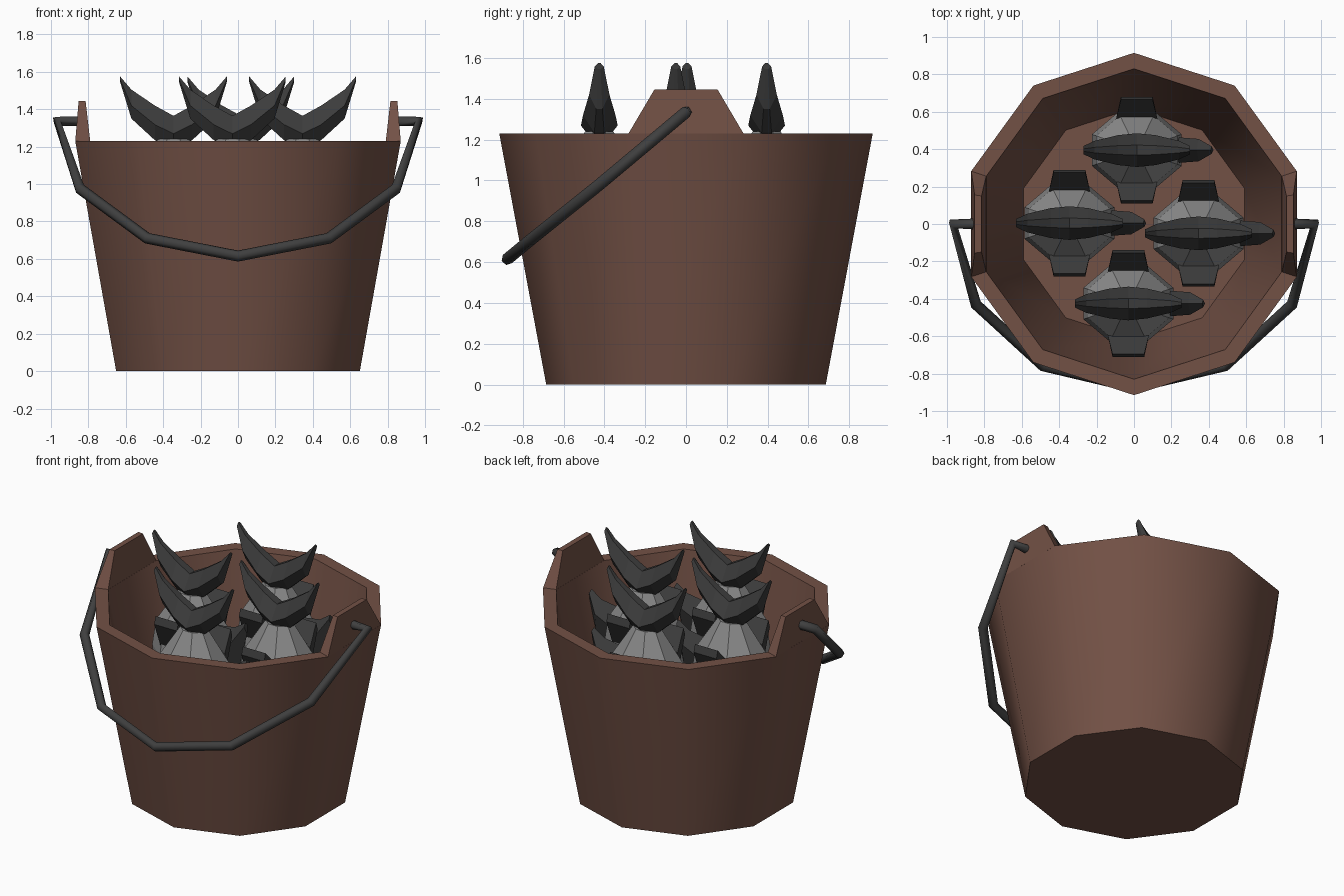
import bpy, bmesh
from math import sin, cos, pi

if "Cube" in bpy.data.objects:
    bpy.data.objects.remove(bpy.data.objects["Cube"])


def material(name, rgb):
    m = bpy.data.materials.new(name)
    m.diffuse_color = (*rgb, 1)
    m.use_nodes = True
    m.node_tree.nodes["Principled BSDF"].inputs["Base Color"].default_value = m.diffuse_color
    return m


WOOD = material("wood", (0.17, 0.082, 0.06))
IRON = material("iron", (0.05, 0.05, 0.05))
FIN = material("dark_fin", (0.045, 0.045, 0.045))
SKIN = material("pale_skin", (0.26, 0.26, 0.26))


def ring(rx, ry, z, sides, phase=0.0):
    return [(rx * cos(2 * pi * i / sides + phase), ry * sin(2 * pi * i / sides + phase), z)
            for i in range(sides)]


def loft(name, rings, mat, loc=(0, 0, 0)):
    """Bridge successive rings and cap both ends."""
    bm = bmesh.new()
    loops = [[bm.verts.new(p) for p in r] for r in rings]
    n = len(loops[0])
    for a, b in zip(loops, loops[1:]):
        for i in range(n):
            j = (i + 1) % n
            bm.faces.new((a[i], a[j], b[j], b[i]))
    bm.faces.new(loops[0])
    bm.faces.new(loops[-1])
    bmesh.ops.recalc_face_normals(bm, faces=bm.faces[:])
    me = bpy.data.meshes.new(name)
    bm.to_mesh(me)
    bm.free()
    me.materials.append(mat)
    ob = bpy.data.objects.new(name, me)
    ob.location = loc
    bpy.context.collection.objects.link(ob)
    return ob


# Bucket: ten-sided tapered shell with a floor
shell = [(0.685, 0), (0.915, 1.23), (0.83, 1.23), (0.62, 0.10)]
bucket = loft("bucket", [ring(r, r, z, 10, pi / 2) for r, z in shell], WOOD)
bpy.context.view_layer.objects.active = bucket
bucket.select_set(True)
bpy.ops.object.shade_smooth_by_angle(angle=0.7)
bucket.select_set(False)

# Raised lugs that carry the handle
for side, s in (("left", -1), ("right", 1)):
    base = [(s * 0.87, -0.283, 1.228), (s * 0.87, 0.283, 1.228),
            (s * 0.79, 0.257, 1.228), (s * 0.79, -0.257, 1.228)]
    top = [(s * 0.852, -0.155, 1.445), (s * 0.852, 0.155, 1.445),
           (s * 0.815, 0.15, 1.445), (s * 0.815, -0.15, 1.445)]
    loft(side + "_lug", [base, top], WOOD)

# Handle: bent rod hanging forward
half = [(0.83, 0, 1.335), (0.967, 0, 1.335), (0.845, -0.43, 0.975), (0.485, -0.76, 0.71)]
path = half + [(0, -0.875, 0.615)] + [(-x, y, z) for x, y, z in reversed(half)]
cu = bpy.data.curves.new("handle", "CURVE")
cu.dimensions = "3D"
cu.bevel_depth = 0.03
cu.bevel_resolution = 1
cu.use_fill_caps = True
sp = cu.splines.new("POLY")
sp.points.add(len(path) - 1)
for p, co in zip(sp.points, path):
    p.co = (*co, 1)
cu.materials.append(IRON)
bpy.context.collection.objects.link(bpy.data.objects.new("handle", cu))


def tail_section(x, top, bottom, t):
    """Hexagonal section of the tail: thin edges, thick middle."""
    m = bottom + (top - bottom) * 0.45
    return [(x, -0.3 * t, top), (x, -t, m), (x, -0.3 * t, bottom),
            (x, 0.3 * t, bottom), (x, t, m), (x, 0.3 * t, top)]


# Fish: head down, tail up
BODY = [(0.06, 0.05, 0.13), (0.17, 0.14, 0.28), (0.24, 0.20, 0.55),
        (0.26, 0.22, 0.85), (0.235, 0.20, 1.02), (0.09, 0.075, 1.24)]
LOBE = [(0.285, 1.575, 1.545, 0.022), (0.225, 1.505, 1.35, 0.05), (0.10, 1.42, 1.235, 0.08)]


def fish(n, x, y):
    loc = (x, y, 0)
    loft(f"fish_body_{n}", [ring(rx, ry, z, 8, pi / 8) for rx, ry, z in BODY], SKIN, loc)
    # Forked tail
    stations = [(-a, *r) for a, *r in LOBE] + [(0, 1.365, 1.19, 0.09)] + LOBE[::-1]
    loft(f"fish_tail_{n}", [tail_section(*s) for s in stations], FIN, loc)
    # Side fins flaring up and out
    for side, s in (("front", -1), ("back", 1)):
        loft(f"fish_{side}_fin_{n}",
             [[(-0.11, s * 0.17, 0.88), (0.11, s * 0.17, 0.88),
               (0.11, s * 0.17, 1.03), (-0.11, s * 0.17, 1.03)],
              [(-0.085, s * 0.285, 1.10), (0.085, s * 0.285, 1.10),
               (0.085, s * 0.27, 1.15), (-0.085, s * 0.27, 1.15)]], FIN, loc)
    # Back fin swept toward the tail
    loft(f"fish_dorsal_fin_{n}",
         [[(0.20, -0.07, 0.95), (0.24, 0, 0.62), (0.20, 0.07, 0.95), (0.19, 0, 1.06)],
          [(0.33, -0.06, 1.00), (0.36, 0, 0.85), (0.33, 0.06, 1.00), (0.32, 0, 1.08)],
          [(0.40, -0.02, 1.11), (0.41, 0, 1.06), (0.40, 0.02, 1.11), (0.395, 0, 1.13)]],
         FIN, loc)


for n, (x, y) in enumerate([(-0.345, 0.005), (0.345, -0.05), (0.015, 0.395), (-0.03, -0.425)], 1):
    fish(n, x, y)
